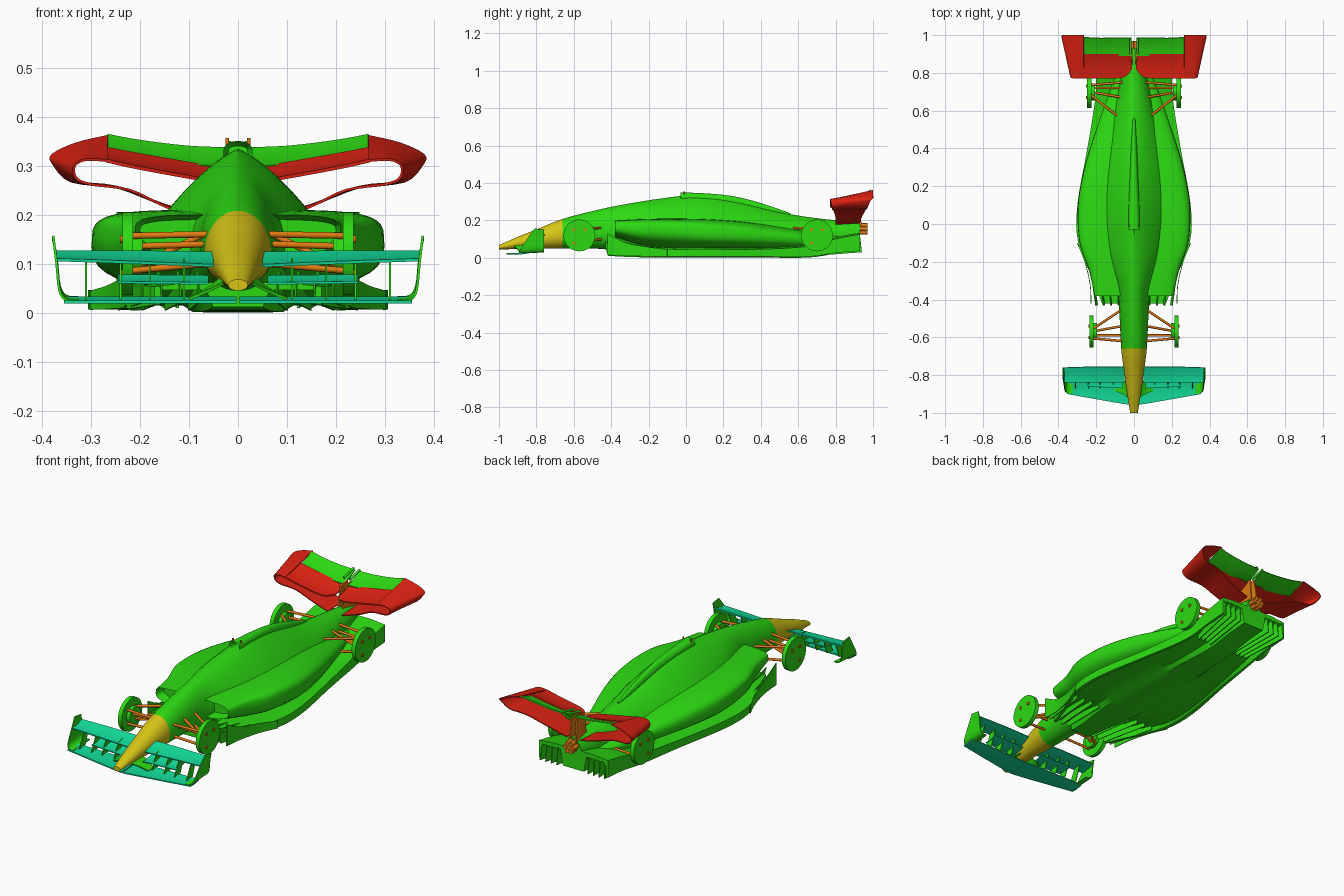
import bpy, bmesh, math
from mathutils import Vector

cube = bpy.data.objects.get("Cube")
if cube:
    bpy.data.objects.remove(cube)
made = []


def material(name, r, g, b):
    m = bpy.data.materials.new(name)
    m.use_nodes = True
    m.diffuse_color = (r, g, b, 1)
    shader = next(n for n in m.node_tree.nodes if n.type == 'BSDF_PRINCIPLED')
    shader.inputs["Base Color"].default_value = (r, g, b, 1)
    return m


GREEN = material("body green", .025, .7, .006)
YELLOW = material("nose yellow", .68, .56, .008)
RED = material("wing red", .72, .016, .006)
ORANGE = material("arm orange", .75, .2, .006)
TEAL = material("wing teal", .006, .7, .32)


def finish(name, bm, mat, mirror=False, thick=0):
    bmesh.ops.recalc_face_normals(bm, faces=bm.faces)
    mesh = bpy.data.meshes.new(name)
    bm.to_mesh(mesh)
    bm.free()
    mesh.materials.append(mat)
    ob = bpy.data.objects.new(name, mesh)
    bpy.context.collection.objects.link(ob)
    if thick:
        mod = ob.modifiers.new("thickness", 'SOLIDIFY')
        mod.thickness = thick
        mod.offset = 0
    if mirror:
        ob.modifiers.new("mirror", 'MIRROR')
    made.append(ob)
    return ob


def smooth(rows, steps):
    """Catmull-Rom interpolation through rows of numbers."""
    out = []
    for i in range(len(rows) - 1):
        a, b, c, d = (rows[min(max(i + k, 0), len(rows) - 1)] for k in (-1, 0, 1, 2))
        for s in range(steps):
            t = s / steps
            out.append([q + t / 2 * (r - p + t * (2 * p - 5 * q + 4 * r - w + t * (3 * (q - r) + w - p)))
                        for p, q, r, w in zip(a, b, c, d)])
    return out + [list(rows[-1])]


def loft(name, rings, mat, closed=True, inlet=0, **kw):
    bm = bmesh.new()
    grid = [[bm.verts.new(p) for p in ring] for ring in rings]
    n = len(grid[0])
    for a, b in zip(grid, grid[1:]):
        for i in range(n if closed else n - 1):
            j = (i + 1) % n
            bm.faces.new((a[i], a[j], b[j], b[i]))
    if closed:
        front = bm.faces.new(grid[0])
        bm.faces.new(grid[-1])
        if inlet:
            bmesh.ops.recalc_face_normals(bm, faces=bm.faces)
            bmesh.ops.inset_region(bm, faces=[front], thickness=.01)
            bmesh.ops.translate(bm, verts=front.verts, vec=(0, inlet, 0))
    return finish(name, bm, mat, **kw)


def section(row, lower=1.0, n=40):
    """Rounded cross-section: y, half width, bottom, middle, top, roundness."""
    y, hw, zb, zm, zt, e = row
    ring = []
    for k in range(n):
        a = 2 * math.pi * k / n
        c, s = math.cos(a), math.sin(a)
        p = e if s >= 0 else lower
        h = zt - zm if s >= 0 else zb - zm
        ring.append((math.copysign(abs(c) ** p, c) * hw, y, zm + h * abs(s) ** p))
    return ring


def sheet(name, rows, mat, thick=.005, sag=0.0, steps=4, mirror=True):
    """Thin curved panel; each row is a front point then a back point."""
    rings = []
    for r in smooth(rows, steps):
        a, b = Vector(r[:3]), Vector(r[3:])
        rings.append([a.lerp(b, k / 6) - Vector((0, 0, sag * math.sin(math.pi * k / 6))) for k in range(7)])
    return loft(name, rings, mat, closed=False, mirror=mirror, thick=thick)


def rods(name, pairs, radius, mat=ORANGE, sides=12, mirror=True):
    bm = bmesh.new()
    for a, b in pairs:
        a, b = Vector(a), Vector(b)
        d = b - a
        m = d.to_track_quat('Z', 'Y').to_matrix().to_4x4()
        m.translation = (a + b) / 2
        bmesh.ops.create_cone(bm, cap_ends=True, segments=sides, radius1=radius,
                              radius2=radius, depth=d.length, matrix=m)
    return finish(name, bm, mat, mirror=mirror)


# Nose, monocoque and engine cover
body_rows = [(-1, .02, .045, .056, .068, 1), (-.9, .036, .047, .08, .112, 1),
             (-.8, .05, .05, .1, .152, 1), (-.66, .068, .05, .12, .208, 1),
             (-.5, .076, .05, .13, .25, 1), (-.35, .09, .04, .13, .282, 1.1),
             (-.15, .16, .03, .13, .315, 1.4), (.05, .185, .03, .14, .335, 1.6),
             (.25, .18, .03, .13, .31, 1.6), (.5, .13, .03, .12, .245, 1.4),
             (.7, .085, .03, .12, .212, 1.2), (.93, .045, .08, .12, .19, 1)]
body = loft("main_body", [section(r) for r in smooth(body_rows, 6)], GREEN)
body.data.materials.append(YELLOW)
for f in body.data.polygons:
    f.material_index = int(f.center.y < -.66)

# Side pods with undercut fronts and intakes
pod_rows = [(-.38, .21, .11, .16, .2, .45), (-.25, .237, .07, .15, .207, .45),
            (-.1, .288, .045, .15, .21, .45), (.1, .297, .04, .13, .208, .5),
            (.3, .262, .04, .12, .195, .6), (.5, .2, .04, .11, .17, .8),
            (.7, .13, .04, .1, .14, 1), (.85, .07, .05, .09, .12, 1)]
loft("side_pods", [section(r, .8) for r in smooth(pod_rows, 5)], GREEN, inlet=.05)

# Spine fin and roof intake
spine_rows = [(-.03, .03, .29, .325, .35, .8), (.1, .028, .28, .315, .345, .9),
              (.25, .022, .27, .3, .33, 1), (.4, .016, .24, .265, .293, 1), (.56, .006, .225, .23, .238, 1)]
loft("spine_fin", [section(r) for r in smooth(spine_rows, 4)], GREEN, inlet=.03)
rods("roof_pegs", [((.022, -.01, .34), (.022, -.01, .356))], .004)


# Floor with keel, tunnels and rear diffuser
def floor_ring(row):
    y, hw, zb, tunnel, zt = row
    half = [(0, zb), (.3, zb), (.38, tunnel), (.9, tunnel), (.94, zb + .005), (1, zb + .005), (1, zt), (.6, zt + .008)]
    pts = half + [(-x, z) for x, z in half[:0:-1]]
    return [(x * hw, y, z) for x, z in pts]


floor_rows = [(-.42, .17, .01, .045, .052), (-.3, .215, .003, .045, .054), (-.1, .295, 0, .02, .045),
              (.1, .3, 0, .015, .045), (.4, .247, 0, .015, .045), (.65, .207, 0, .03, .06),
              (.8, .2, .02, .07, .1), (.93, .2, .03, .11, .125)]
floor = loft("floor", [floor_ring(r) for r in smooth(floor_rows, 4)], GREEN)
lowest = min(v.co.z for v in floor.data.vertices)
for v in floor.data.vertices:
    v.co.z -= lowest
for k in range(4):
    x = .09 + .032 * k
    sheet(f"diffuser_strake_{k + 1}", [(x * .8, .68, .01, x, .94, .03), (x * .8, .68, .06, x, .93, .12)], GREEN)
for k in range(4):
    x = .08 + .038 * k
    sheet(f"floor_vane_{k + 1}", [(x, -.42, .02, x * 1.25, -.15, .005), (x, -.43, .06, x * 1.25, -.15, .04),
                                  (x * 1.05, -.43, .085, x * 1.25, -.15, .045)], GREEN, .004)
sheet("floor_edge_fence", [(.228, -.42, .13, .228, -.42, .015), (.232, -.32, .08, .232, -.32, .01),
                           (.26, -.2, .058, .26, -.2, .008), (.3, -.1, .045, .3, -.1, .006)], GREEN, .004)

# Front wing
sheet("front_wing_plane", [(.003, -.96, .022, .003, -.84, .03), (.1, -.945, .022, .1, -.835, .03),
                           (.355, -.9, .022, .355, -.83, .03)], TEAL, .006, .003)
sheet("front_wing_middle_flap", [(.06, -.87, .06, .06, -.79, .074), (.245, -.86, .062, .245, -.79, .076)], TEAL, .005, .004)
sheet("front_wing_top_flap", [(.05, -.84, .096, .05, -.755, .122), (.2, -.84, .102, .2, -.755, .124),
                              (.37, -.84, .108, .37, -.76, .124)], TEAL, .006, .004)
sheet("front_wing_endplate", [(.325, -.9, .024, .325, -.76, .032), (.35, -.895, .026, .35, -.76, .034),
                              (.364, -.885, .045, .364, -.76, .055), (.37, -.85, .1, .37, -.76, .11),
                              (.377, -.81, .157, .377, -.76, .15)], GREEN)
sheet("nose_pylon", [(.03, -.92, .06, .03, -.84, .075), (.06, -.9, .045, .06, -.83, .05),
                     (.1, -.885, .028, .1, -.845, .03)], GREEN, .006)
for k, x in enumerate((.11, .18, .24, .31)):
    sheet(f"flap_bracket_{k + 1}", [(x, -.87, .026, x, -.82, .03), (x, -.83, .105, x, -.79, .112)], GREEN, .004)

# Rear wing
sheet("rear_wing_plane", [(.012, .82, .268, .012, .9, .295), (.06, .775, .27, .06, .9, .298),
                          (.2, .77, .295, .2, .9, .322), (.268, .77, .31, .268, .9, .335)], RED, .007, .006)
sheet("rear_wing_flap", [(.012, .89, .297, .012, .985, .335), (.1, .89, .3, .1, .985, .338),
                         (.2, .89, .314, .2, .985, .35), (.266, .89, .325, .266, .99, .362)], GREEN, .006, .004)
sheet("rear_wing_tip", [(.266, .77, .31, .266, 1, .36), (.31, .77, .312, .33, 1, .345),
                        (.333, .775, .3, .378, 1, .322), (.33, .78, .275, .376, .985, .303),
                        (.3, .78, .262, .34, .97, .268), (.22, .79, .25, .25, .96, .257),
                        (.14, .8, .213, .15, .94, .22), (.04, .8, .18, .04, .93, .188)], RED, .005)
sheet("rear_wing_pylon", [(.012, .84, .17, .02, .94, .17), (.01, .86, .3, .012, .92, .31)], ORANGE, .008)
rods("flap_actuator", [((.018, .9, .325), (.018, .98, .345))], .006, GREEN)

# Exhaust cluster
pipes = [(0, 0)] + [(.022 * math.cos(a), .022 * math.sin(a)) for a in (k * math.pi / 3 for k in range(6))]
rods("exhaust_pipes", [((x, .88, .155 + z), (x, .97, .155 + z)) for x, z in pipes], .011, mirror=False)

# Wheel hubs and suspension, front then rear
for end, y, x, reach in (("front", -.57, .225, .12), ("rear", .7, .237, -.15)):
    rods(f"{end}_hub", [((x - .011, y, .12), (x + .011, y, .12))], .085, GREEN, 40)
    rods(f"{end}_hub_duct", [((x - .03, y, .12), (x, y, .12))], .045, GREEN, 24)
    side = math.copysign(1, reach)
    arms = []
    for z, low in ((.157, .16), (.085, .1)):
        arms += [((.06, y + reach, low), (x, y + .01 * side, z)),
                 ((.06, y - .05 * side, low), (x, y - .035 * side, z))]
    arms += [((.06, y + .03 * side, .165), (x, y, .085)), ((.06, y - .02 * side, .14), (x, y - .02 * side, .135))]
    rods(f"{end}_suspension", arms, .0065)
    rods(f"{end}_axle_studs", [((x, y + d, z), (x + .016, y + d, z)) for d, z in ((-.03, .15), (.03, .15), (-.03, .08))], .008)

# Bake modifiers and smooth the curved surfaces
bpy.ops.object.select_all(action='DESELECT')
for ob in made:
    ob.select_set(True)
bpy.context.view_layer.objects.active = made[0]
bpy.ops.object.convert(target='MESH')
bpy.ops.object.shade_smooth_by_angle(angle=math.radians(35))
